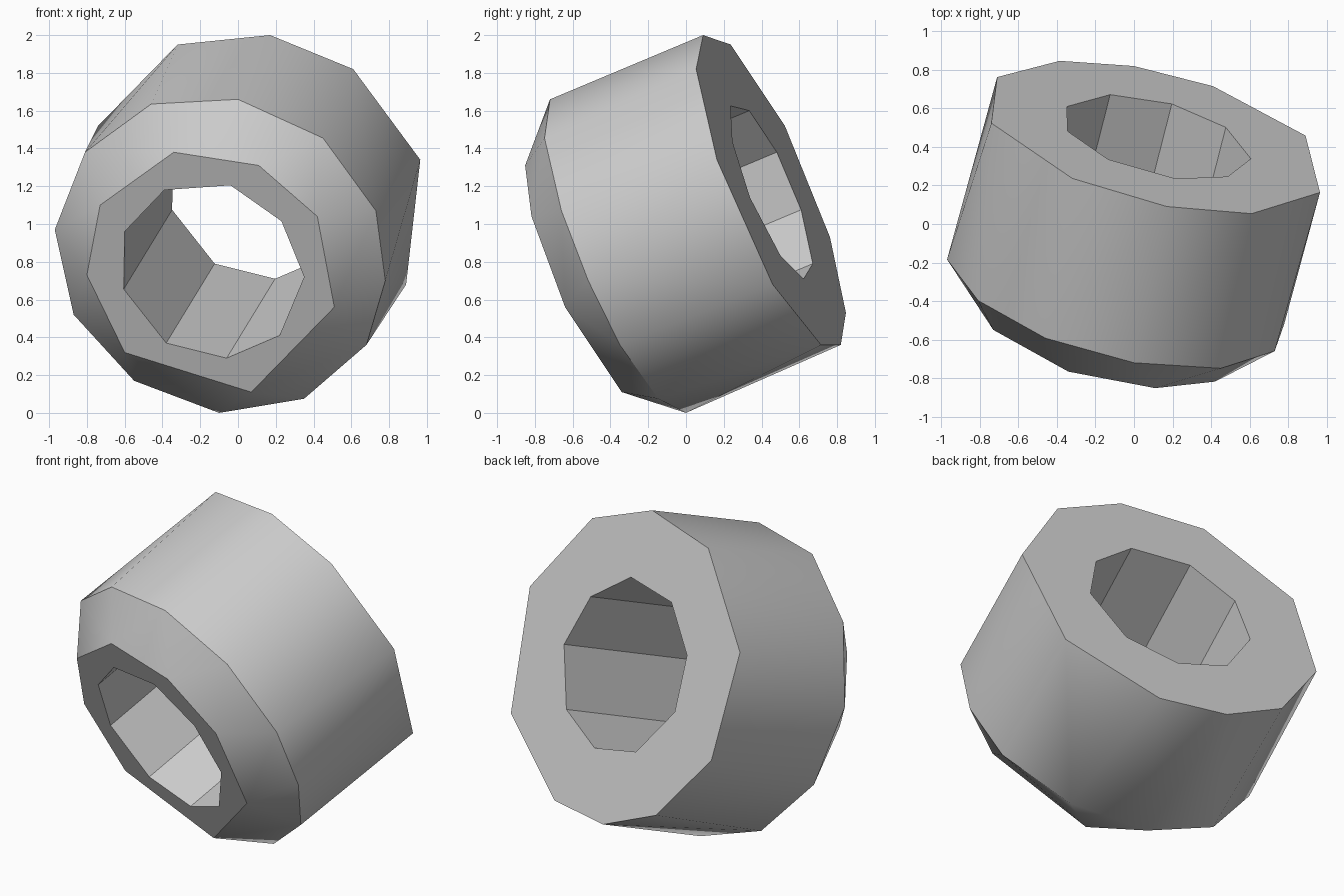
import bpy
import bmesh
import math
from mathutils import Vector

cube = bpy.data.objects.get("Cube")
if cube:
    bpy.data.objects.remove(cube, do_unlink=True)

# The ring is tilted: every rim lies in a plane square to this axis
TILT = Vector((0.255, 1.0, 0.418))
AXIS = TILT.normalized()
BACK, SHOULDER, FRONT = 0.97, -0.026, -0.276

# Rim outlines as (x, z), clockwise from the top as seen from the front
back_rim = [(.17, 2), (.61, 1.82), (.965, 1.34), (.89, .68), (.41, .36),
            (0, .36), (-.385, .53), (-.71, .93), (-.74, 1.52), (-.32, 1.95)]
shoulder_rim = [(0, 1.66), (.45, 1.455), (.73, 1.07), (.78, .7), (.68, .36),
                (.35, .075), (-.1, 0), (-.55, .17), (-.87, .52),
                (-.97, .97), (-.81, 1.38), (-.46, 1.635)]
front_rim = [(.11, 1.31), (.42, 1.04), (.51, .56), (.07, .11),
             (-.6, .32), (-.8, .73), (-.73, 1.1), (-.34, 1.38)]
hole_rim = [(-.04, 1.205), (.23, 1.015), (.35, .72), (.22, .41), (-.06, .29),
            (-.38, .37), (-.605, .655), (-.6, .96), (-.39, 1.18)]


def add_rim(bm, outline, offset):
    """Place an outline on the tilted plane at the given offset."""
    return [bm.verts.new((x, offset - TILT.x * x - TILT.z * z, z))
            for x, z in outline]


def gap(a, b):
    """Distance between two vertices as seen along the axis."""
    d = a.co - b.co
    return (d - AXIS * d.dot(AXIS)).length


def stitch(bm, first, second):
    """Join two rims of different counts with a band of triangles."""
    n, m = len(first), len(second)
    i = j = 0
    while i < n or j < m:
        a, b = first[i % n], second[j % m]
        next_a, next_b = first[(i + 1) % n], second[(j + 1) % m]
        if j == m or (i < n and gap(next_a, b) <= gap(a, next_b)):
            bm.faces.new((a, next_a, b))
            i += 1
        else:
            bm.faces.new((a, next_b, b))
            j += 1


bm = bmesh.new()
back = add_rim(bm, back_rim, BACK)
shoulder = add_rim(bm, shoulder_rim, SHOULDER)
front = add_rim(bm, front_rim, FRONT)
hole_front = add_rim(bm, hole_rim, FRONT)

# The hole runs straight through along the axis
through = TILT * ((BACK - FRONT) / TILT.length_squared)
hole_back = [bm.verts.new(v.co + through) for v in hole_front]

# Outer wall, chamfer, flat ends and bore
rims = [back, shoulder, front, hole_front, hole_back]
for first, second in zip(rims, rims[1:] + rims[:1]):
    stitch(bm, first, second)
bmesh.ops.recalc_face_normals(bm, faces=bm.faces)
if bm.calc_volume(signed=True) < 0:
    bmesh.ops.reverse_faces(bm, faces=bm.faces)

mesh = bpy.data.meshes.new("faceted_ring")
bm.to_mesh(mesh)
bm.free()
ring = bpy.data.objects.new("faceted_ring", mesh)
bpy.context.collection.objects.link(ring)

# Plain grey material
grey = bpy.data.materials.new("plain_grey")
grey.use_nodes = True
colour = (0.6, 0.6, 0.6, 1)
grey.diffuse_color = colour
for node in grey.node_tree.nodes:
    if node.type == 'BSDF_PRINCIPLED':
        node.inputs["Base Color"].default_value = colour
mesh.materials.append(grey)

# Soft wall shading with crisp rims
for obj in bpy.context.selected_objects:
    obj.select_set(False)
ring.select_set(True)
bpy.context.view_layer.objects.active = ring
bpy.ops.object.shade_smooth_by_angle(angle=math.radians(35))
